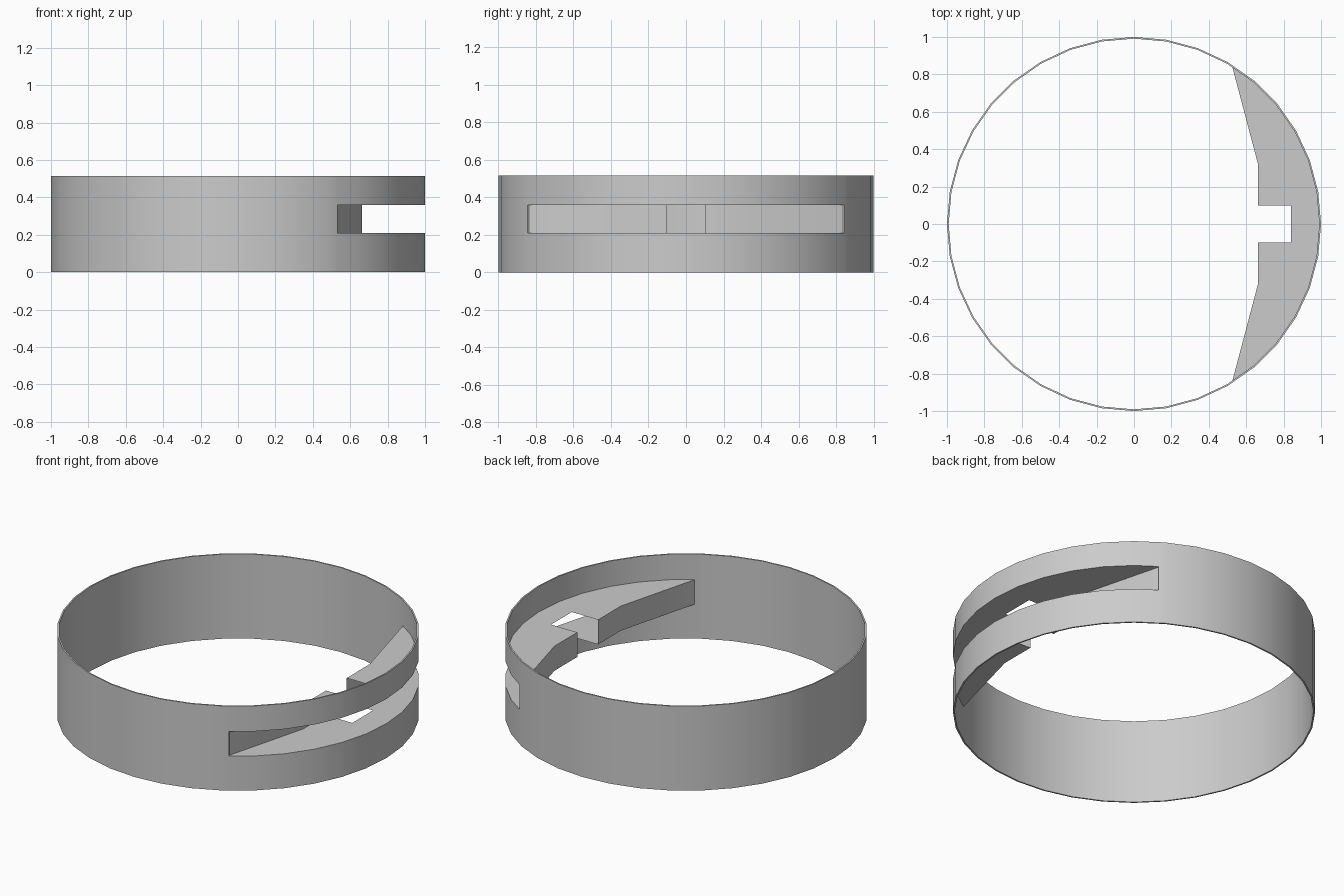
import bpy, bmesh, math
from math import radians, sin, cos, pi

cube = bpy.data.objects.get("Cube")
if cube:
    bpy.data.objects.remove(cube)

SIDES = 36
STEP = 2 * pi / SIDES
OUTER, INNER = 1.0, 0.991
LEVELS = [0.0, 0.21, 0.36, 0.515]      # bottom, slot floor, slot roof, top
SLOT = radians(57.8)                   # half angle of the slot

grey = bpy.data.materials.new("plain grey")
grey.use_nodes = True
grey.diffuse_color = (0.6, 0.6, 0.6, 1)
grey.node_tree.nodes["Principled BSDF"].inputs["Base Color"].default_value = (0.6, 0.6, 0.6, 1)


def rim(angle, radius):
    """Point on the faceted rim at an angle."""
    r = radius * cos(pi / SIDES) / cos(angle % STEP - STEP / 2)
    return r * cos(angle), r * sin(angle)


def finish(bm, name, recalc):
    bmesh.ops.remove_doubles(bm, verts=bm.verts, dist=0.0001)
    if recalc:
        bmesh.ops.recalc_face_normals(bm, faces=bm.faces)
    mesh = bpy.data.meshes.new(name)
    bm.to_mesh(mesh)
    bm.free()
    mesh.materials.append(grey)
    ob = bpy.data.objects.new(name, mesh)
    bpy.context.collection.objects.link(ob)
    bpy.ops.object.select_all(action='DESELECT')
    ob.select_set(True)
    bpy.context.view_layer.objects.active = ob
    bpy.ops.object.shade_smooth_by_angle(angle=radians(25))
    return ob


def face(bm, points):
    return bm.faces.new([bm.verts.new(p) for p in points])


def wall(bm, a, b, z0, z1):
    face(bm, [(*a, z0), (*b, z0), (*b, z1), (*a, z1)])


# Thin ring band with a slot through its left side
angles = sorted([-pi + i * STEP for i in range(SIDES)] + [-SLOT, SLOT])
bm = bmesh.new()
for a, b in zip(angles, angles[1:] + [pi]):
    oa, ob_, ia, ib = rim(a, OUTER), rim(b, OUTER), rim(a, INNER), rim(b, INNER)
    for k in range(3):
        if k == 1 and abs((a + b) / 2) < SLOT:
            continue
        wall(bm, oa, ob_, LEVELS[k], LEVELS[k + 1])
        wall(bm, ib, ia, LEVELS[k], LEVELS[k + 1])
    for z, flip in ((LEVELS[0], True), (LEVELS[3], False)):
        quad = [(*p, z) for p in (oa, ob_, ib, ia)]
        face(bm, quad[::-1] if flip else quad)
for s in (1, -1):                      # slot ends
    ends = [rim(s * SLOT, OUTER), rim(s * SLOT, INNER)]
    wall(bm, *ends[::s], LEVELS[1], LEVELS[2])
finish(bm, "ring_band", False)

# Floor and roof of the slot, notched in the middle
arc = [rim(a, OUTER) for a in angles if abs(a) <= SLOT + 0.0001]
tip = rim(SLOT, INNER)
half = [tip, (0.663, 0.32), (0.663, 0.1), (0.84, 0.1)]
outline = arc + half + [(x, -y) for x, y in reversed(half)]
for name, z, order in (("slot_floor", LEVELS[1], 1), ("slot_roof", LEVELS[2], -1)):
    bm = bmesh.new()
    face(bm, [(x, y, z) for x, y in outline[::order]])
    finish(bm, name, False)

# Inner walls of the slot, open at the notch
for name, s in (("back_inner_wall", 1), ("front_inner_wall", -1)):
    bm = bmesh.new()
    pts = [(x, s * y) for x, y in half[:3]]
    for a, b in zip(pts, pts[1:]):
        pair = (b, a) if s == 1 else (a, b)
        wall(bm, *pair, LEVELS[1], LEVELS[2])
    finish(bm, name, False)
